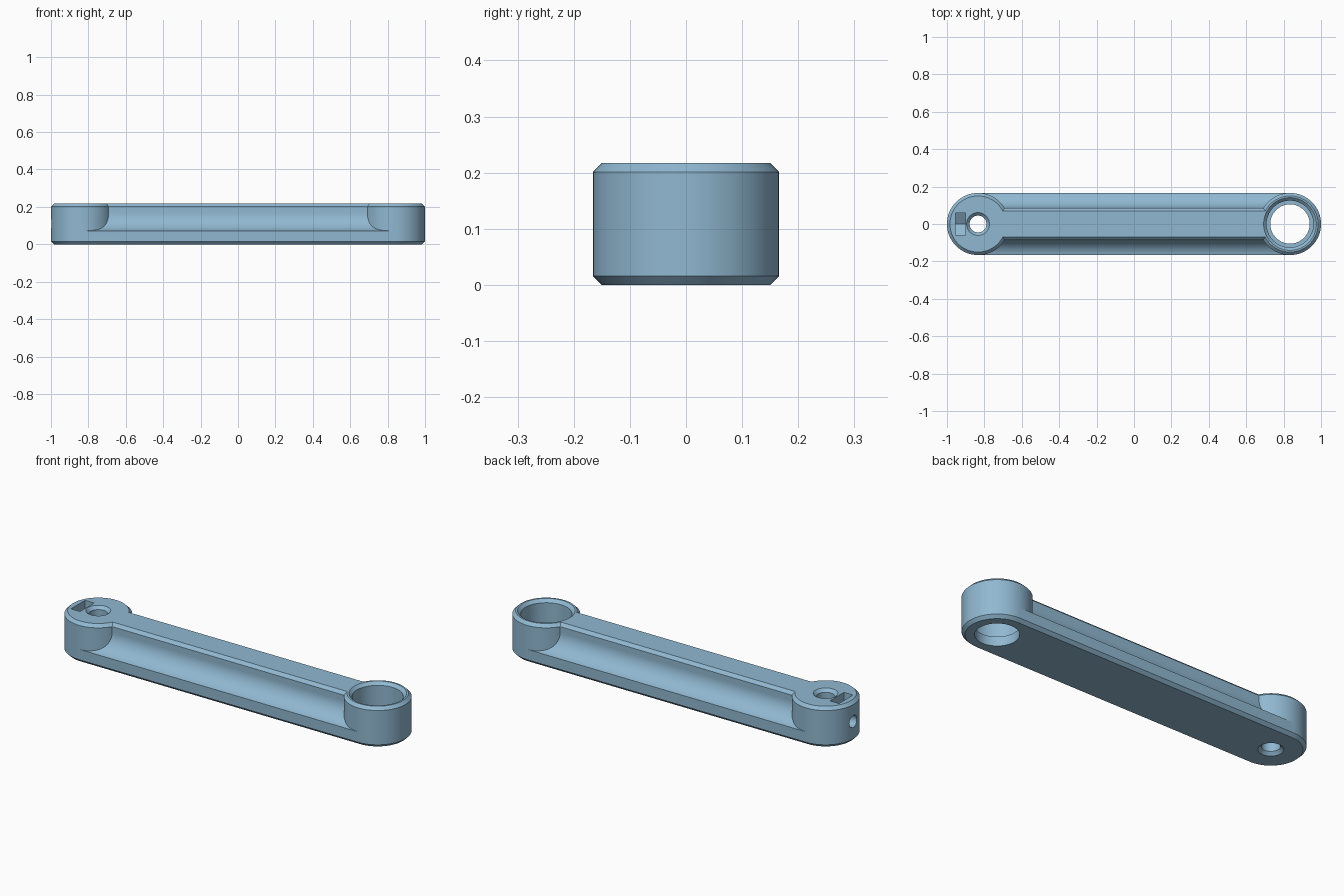
import bpy, bmesh, math

if "Cube" in bpy.data.objects:
    bpy.data.objects.remove(bpy.data.objects["Cube"])

R, H, CH, CX = 0.166, 0.217, 0.016, 0.834   # end radius, height, chamfer, end centre
SEG = 96

blue = bpy.data.materials.new("light_blue")
blue.diffuse_color = (0.28, 0.48, 0.64, 1)
blue.use_nodes = True
blue.node_tree.nodes["Principled BSDF"].inputs["Base Color"].default_value = blue.diffuse_color


def finish(name, bm):
    bmesh.ops.recalc_face_normals(bm, faces=bm.faces)
    me = bpy.data.meshes.new(name)
    bm.to_mesh(me)
    bm.free()
    me.materials.append(blue)
    ob = bpy.data.objects.new(name, me)
    bpy.context.collection.objects.link(ob)
    return ob


def bridge(bm, rings):
    """Capped skin over a list of equal vertex rings."""
    n = len(rings[0])
    for a, b in zip(rings, rings[1:]):
        for i in range(n):
            j = (i + 1) % n
            bm.faces.new((a[i], a[j], b[j], b[i]))
    bm.faces.new(rings[0])
    bm.faces.new(rings[-1])


def lathe(name, x, profile, seg=SEG):
    """Solid turned around a vertical axis from (radius, z) pairs."""
    bm = bmesh.new()
    bridge(bm, [[bm.verts.new((x + r * math.cos(math.tau * i / seg),
                               r * math.sin(math.tau * i / seg), z))
                 for i in range(seg)] for r, z in profile])
    return finish(name, bm)


def prism(name, profile, x0, x1):
    """Solid extruded along x from (y, z) pairs."""
    bm = bmesh.new()
    bridge(bm, [[bm.verts.new((x, y, z)) for y, z in profile] for x in (x0, x1)])
    return finish(name, bm)


def combine(target, other, operation):
    mod = target.modifiers.new("bool", 'BOOLEAN')
    mod.operation, mod.solver, mod.object = operation, 'EXACT', other
    bpy.context.view_layer.objects.active = target
    bpy.ops.object.modifier_apply(modifier=mod.name)
    bpy.data.objects.remove(other)


# Arm: wide foot, hollowed sides, narrow chamfered top
fr, fy, fz = 0.10, 0.185, 0.17
a_end = math.acos((R - fy) / fr)
half = [(R - CH, 0), (R, CH)]
for i in range(17):
    a = a_end + (math.pi - a_end) * i / 16
    y = R if i == 0 else fy + fr * math.cos(a)
    half.append((y, fz - fr * math.sin(a)))
half += [(fy - fr, H - CH), (fy - fr - CH, H)]
arm = prism("crank_arm", half + [(-y, z) for y, z in reversed(half)], -CX, CX)

# Round bosses at both ends
for x in (-CX, CX):
    boss = lathe("boss", x, [(R - CH, 0), (R, CH), (R, H - CH), (R - CH, H)])
    combine(arm, boss, 'UNION')

# Small shaft bore, chamfered at both mouths
r, e = 0.045, 0.01
combine(arm, lathe("shaft_bore", -CX, [(r + CH + e, -e), (r, CH), (r, H - CH),
                                       (r + CH + e, H + e)], 64), 'DIFFERENCE')

# Large stepped bearing seat
r = 0.125
combine(arm, lathe("bearing_seat", CX, [(0.105, -e), (0.105, 0.05), (r, 0.05),
                                        (r, H - CH), (r + CH + e, H + e)]), 'DIFFERENCE')

# Nut slot with a V-shaped floor
w, zc = 0.06, 0.109
t = w / math.sqrt(3)
combine(arm, prism("nut_slot", [(0, zc - 2 * t), (w, zc - t), (w, H + e),
                                (-w, H + e), (-w, zc - t)], -0.955, -0.901), 'DIFFERENCE')

# Set screw hole from the end into the shaft bore
circle = [(0.032 * math.cos(math.tau * i / 32), zc + 0.032 * math.sin(math.tau * i / 32))
          for i in range(32)]
combine(arm, prism("screw_hole", circle, -1.05, -CX), 'DIFFERENCE')

# Smooth the curved walls, keep the edges crisp
bpy.ops.object.select_all(action='DESELECT')
arm.select_set(True)
bpy.context.view_layer.objects.active = arm
bpy.ops.object.shade_smooth_by_angle(angle=math.radians(25))
